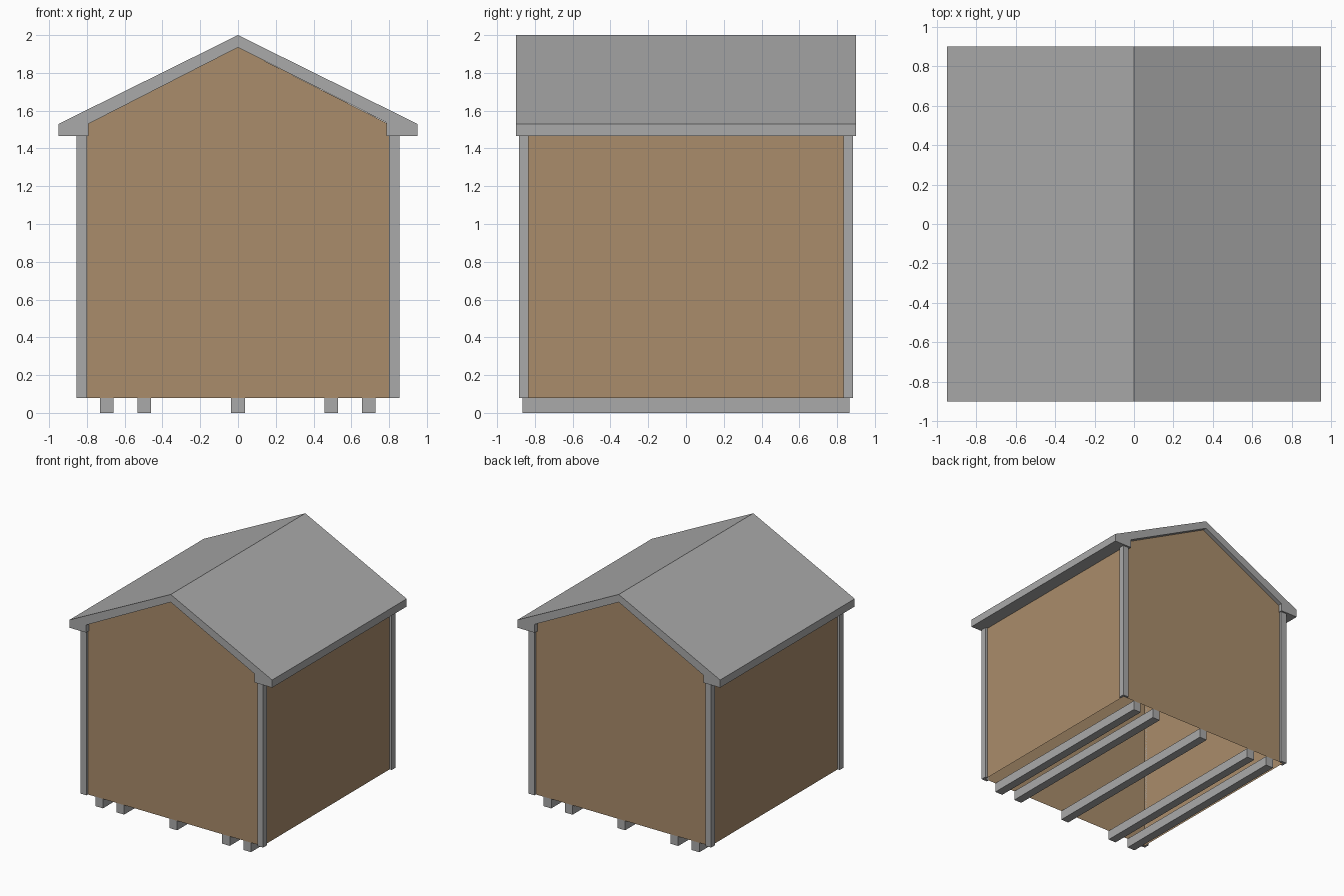
import bpy

if "Cube" in bpy.data.objects:
    bpy.data.objects.remove(bpy.data.objects["Cube"])


def material(name, rgb):
    m = bpy.data.materials.new(name)
    m.diffuse_color = (*rgb, 1)
    m.use_nodes = True
    m.node_tree.nodes["Principled BSDF"].inputs["Base Color"].default_value = m.diffuse_color
    return m


TAN = material("tan siding", (0.40, 0.265, 0.147))
GREY = material("grey trim", (0.40, 0.40, 0.40))


def make(name, verts, faces, mat):
    me = bpy.data.meshes.new(name)
    me.from_pydata(verts, [], faces)
    me.materials.append(mat)
    ob = bpy.data.objects.new(name, me)
    bpy.context.collection.objects.link(ob)
    bpy.context.view_layer.objects.active = ob
    ob.select_set(True)
    bpy.ops.object.mode_set(mode='EDIT')
    bpy.ops.mesh.select_all(action='SELECT')
    bpy.ops.mesh.normals_make_consistent(inside=False)
    bpy.ops.object.mode_set(mode='OBJECT')
    ob.select_set(False)
    return ob


def extrude(name, profile, a, b, axis, mat, caps=True, skip=()):
    """Sweep a closed 2D profile from a to b along y (profile x,z) or z (profile x,y)."""
    n = len(profile)
    put = (lambda p, t: (p[0], t, p[1])) if axis == 'y' else (lambda p, t: (p[0], p[1], t))
    verts = [put(p, a) for p in profile] + [put(p, b) for p in profile]
    faces = [(i, (i + 1) % n, n + (i + 1) % n, n + i) for i in range(n) if i not in skip]
    if caps:
        faces += [tuple(range(n)), tuple(range(n, 2 * n))]
    return make(name, verts, faces, mat)


# Dimensions: walls are thin sheets, open underneath
WX, WY, Z0, EAVE = 0.835, 0.865, 0.08, 1.465

# Walls: gabled front and back plus both sides, no floor or ceiling
gable = [(-WX, Z0), (WX, Z0), (WX, 1.51), (0, 1.935), (-WX, 1.51)]
extrude("walls", gable, -WY, WY, 'y', TAN, skip=(0, 2, 3))

# Roof: sloped slab with boxed eaves
roof = [(-0.95, EAVE), (-0.95, 1.53), (0, 2.0), (0.95, 1.53), (0.95, EAVE),
        (0.787, EAVE), (0.787, 1.537), (0, 1.935), (-0.792, 1.53), (-0.792, EAVE)]
extrude("roof", roof, -0.90, 0.90, 'y', GREY)

# Corner trim: L-shaped boards wrapped round each wall corner
corner = [(0.855, 0.885), (0.80, 0.885), (0.80, WY), (WX, WY), (WX, 0.835), (0.855, 0.835)]
for sx, nx in ((-1, "left"), (1, "right")):
    for sy, ny in ((-1, "front"), (1, "back")):
        extrude(f"{ny}_{nx}_corner_trim", [(sx * x, sy * y) for x, y in corner],
                Z0, EAVE, 'z', GREY)

# Skids: five runners under the shed
for i, x in enumerate((-0.695, -0.497, 0.0, 0.493, 0.692)):
    w = 0.036
    extrude(f"skid_{i + 1}", [(x - w, 0), (x + w, 0), (x + w, Z0), (x - w, Z0)],
            -0.865, 0.865, 'y', GREY)
